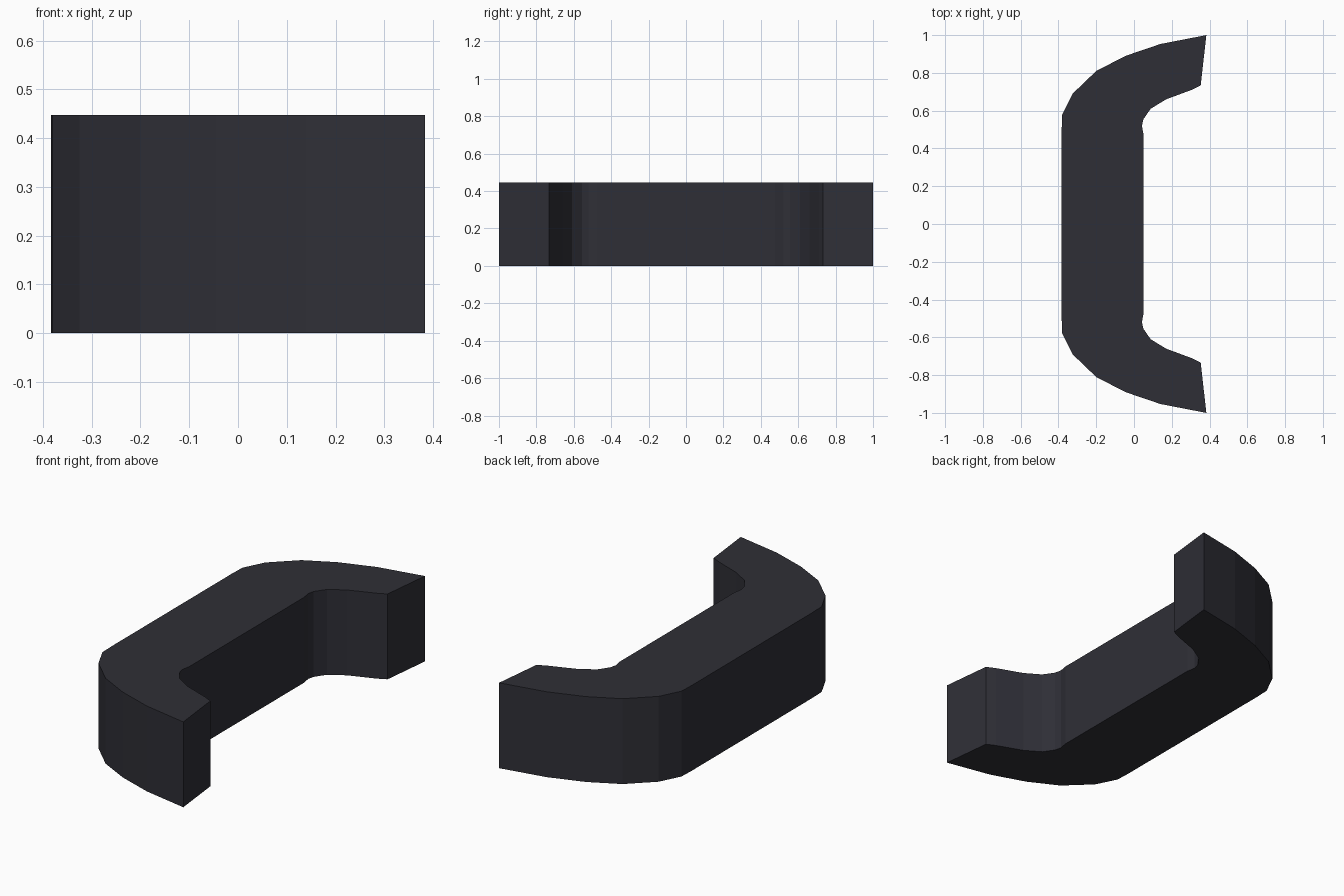
import bpy
import bmesh

if "Cube" in bpy.data.objects:
    bpy.data.objects.remove(bpy.data.objects["Cube"])

HEIGHT = 0.447

# Half profile in plan (y > 0): outer edge towards the tip, then inner edge back
outer = [(-0.383, 0.50), (-0.38, 0.58), (-0.325, 0.69), (-0.20, 0.81),
         (-0.045, 0.89), (0.14, 0.953), (0.383, 1.0)]
inner = [(0.353, 0.733), (0.305, 0.71), (0.17, 0.66), (0.088, 0.61),
         (0.05, 0.555), (0.042, 0.52), (0.05, 0.475)]
half = outer + inner
profile = half + [(x, -y) for x, y in reversed(half)]

# Curved handle: plan outline extruded upwards
bm = bmesh.new()
base = bm.faces.new([bm.verts.new((x, y, 0)) for x, y in profile])
result = bmesh.ops.extrude_face_region(bm, geom=[base], use_keep_orig=True)
top = [v for v in result["geom"] if isinstance(v, bmesh.types.BMVert)]
bmesh.ops.translate(bm, verts=top, vec=(0, 0, HEIGHT))
bmesh.ops.recalc_face_normals(bm, faces=bm.faces[:])

mesh = bpy.data.meshes.new("curved_handle")
bm.to_mesh(mesh)
bm.free()
handle = bpy.data.objects.new("curved_handle", mesh)
bpy.context.collection.objects.link(handle)

# Dark grey plastic
mat = bpy.data.materials.new("dark_grey")
mat.diffuse_color = (0.028, 0.028, 0.037, 1)
mat.use_nodes = True
mat.node_tree.nodes["Principled BSDF"].inputs["Base Color"].default_value = mat.diffuse_color
mesh.materials.append(mat)
